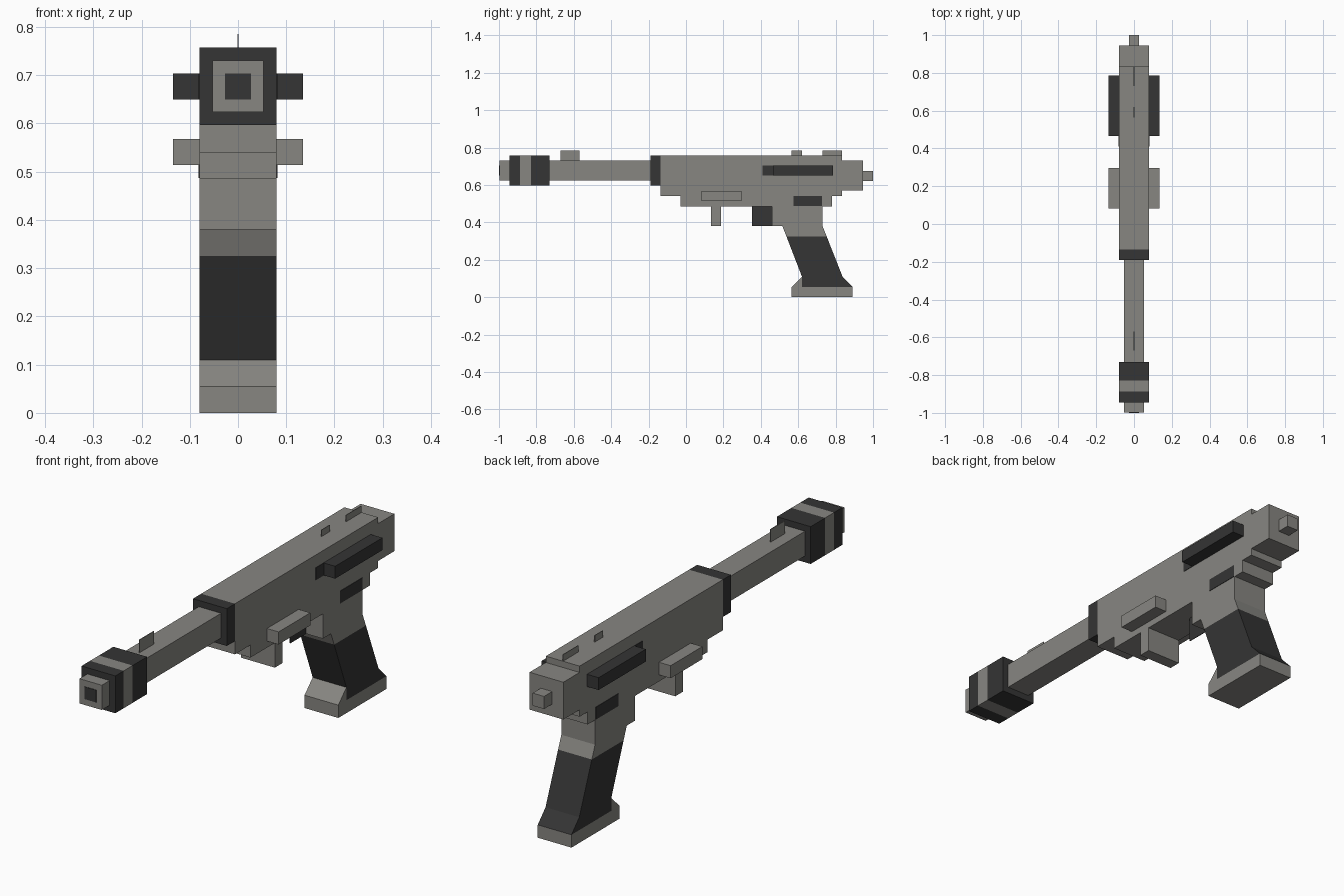
import bpy
import bmesh

cube = bpy.data.objects.get("Cube")
if cube:
    bpy.data.objects.remove(cube, do_unlink=True)


def make_material(name, colour):
    mat = bpy.data.materials.new(name)
    mat.use_nodes = True
    mat.diffuse_color = colour
    mat.node_tree.nodes["Principled BSDF"].inputs["Base Color"].default_value = colour
    return mat


GREY = make_material("warm_grey", (0.245, 0.24, 0.222, 1))
DARK = make_material("dark_grey", (0.035, 0.035, 0.035, 1))


def prism(name, profile, x0, x1, mat):
    """Extrude a side profile of (y, z) points from x0 to x1."""
    bm = bmesh.new()
    face = bm.faces.new([bm.verts.new((x0, y, z)) for y, z in profile])
    ext = bmesh.ops.extrude_face_region(bm, geom=[face])
    verts = [v for v in ext["geom"] if isinstance(v, bmesh.types.BMVert)]
    bmesh.ops.translate(bm, verts=verts, vec=(x1 - x0, 0, 0))
    bmesh.ops.recalc_face_normals(bm, faces=bm.faces)
    mesh = bpy.data.meshes.new(name)
    bm.to_mesh(mesh)
    bm.free()
    mesh.materials.append(mat)
    obj = bpy.data.objects.new(name, mesh)
    bpy.context.collection.objects.link(obj)
    return obj


def box(name, x, y, z, mat):
    return prism(name, [(y[0], z[0]), (y[1], z[0]), (y[1], z[1]), (y[0], z[1])], x[0], x[1], mat)


W = 0.08          # half width of the body
B = 0.053         # half width of the barrel
T = 0.0015        # half thickness of flat fins
wide, thin = (-W, W), (-T, T)

# Stepped body
prism("body", [(-0.135, 0.757), (-0.135, 0.54), (-0.03, 0.54), (-0.03, 0.486),
               (0.78, 0.486), (0.78, 0.54), (0.835, 0.54), (0.835, 0.57),
               (0.945, 0.57), (0.945, 0.73), (0.835, 0.73), (0.835, 0.757)], -W, W, GREY)
box("body_collar", wide, (-0.19, -0.135), (0.597, 0.757), DARK)
box("rear_knob", (-0.027, 0.027), (0.945, 1.0), (0.622, 0.676), GREY)

# Barrel and banded muzzle
box("barrel", (-B, B), (-0.998, -0.19), (0.624, 0.73), GREY)
box("bore_plate", (-0.027, 0.027), (-1.0, -0.998), (0.65, 0.703), DARK)
for name, y, mat in (("muzzle_front", (-0.945, -0.888), DARK),
                     ("muzzle_stripe", (-0.888, -0.828), GREY),
                     ("muzzle_back", (-0.828, -0.73), DARK)):
    box(name, wide, y, (0.597, 0.757), mat)

# Flat sight fins on the centre line
box("front_sight", thin, (-0.67, -0.57), (0.73, 0.785), GREY)
box("middle_sight", thin, (0.565, 0.62), (0.757, 0.785), GREY)
box("rear_sight", thin, (0.73, 0.835), (0.73, 0.785), GREY)

# Rails and painted patches on both sides
for side, s in (("left", 1), ("right", -1)):
    rail, patch = (s * W, s * 0.135), (s * W, s * (W + 0.002))
    box(side + "_upper_rail", rail, (0.465, 0.785), (0.65, 0.703), DARK)
    box(side + "_lower_rail", rail, (0.082, 0.297), (0.514, 0.568), GREY)
    box(side + "_rail_patch", patch, (0.41, 0.465), (0.65, 0.703), DARK)
    box(side + "_lower_patch", patch, (0.575, 0.727), (0.487, 0.54), DARK)

# Trigger area
box("trigger_guard", wide, (0.135, 0.187), (0.38, 0.486), GREY)
box("trigger", thin, (0.352, 0.46), (0.38, 0.486), DARK)
box("grip_mount", wide, (0.46, 0.73), (0.38, 0.486), GREY)

# Slanted grip with flared foot
prism("grip_top", [(0.515, 0.38), (0.73, 0.38), (0.752, 0.325), (0.537, 0.325)], -W, W, GREY)
prism("grip", [(0.537, 0.325), (0.752, 0.325), (0.837, 0.11), (0.89, 0.055),
               (0.62, 0.055), (0.62, 0.11)], -W, W, DARK)
prism("grip_front_flare", [(0.62, 0.11), (0.62, 0.055), (0.565, 0.055)], -W, W, GREY)
box("grip_foot", wide, (0.565, 0.89), (0, 0.055), GREY)
